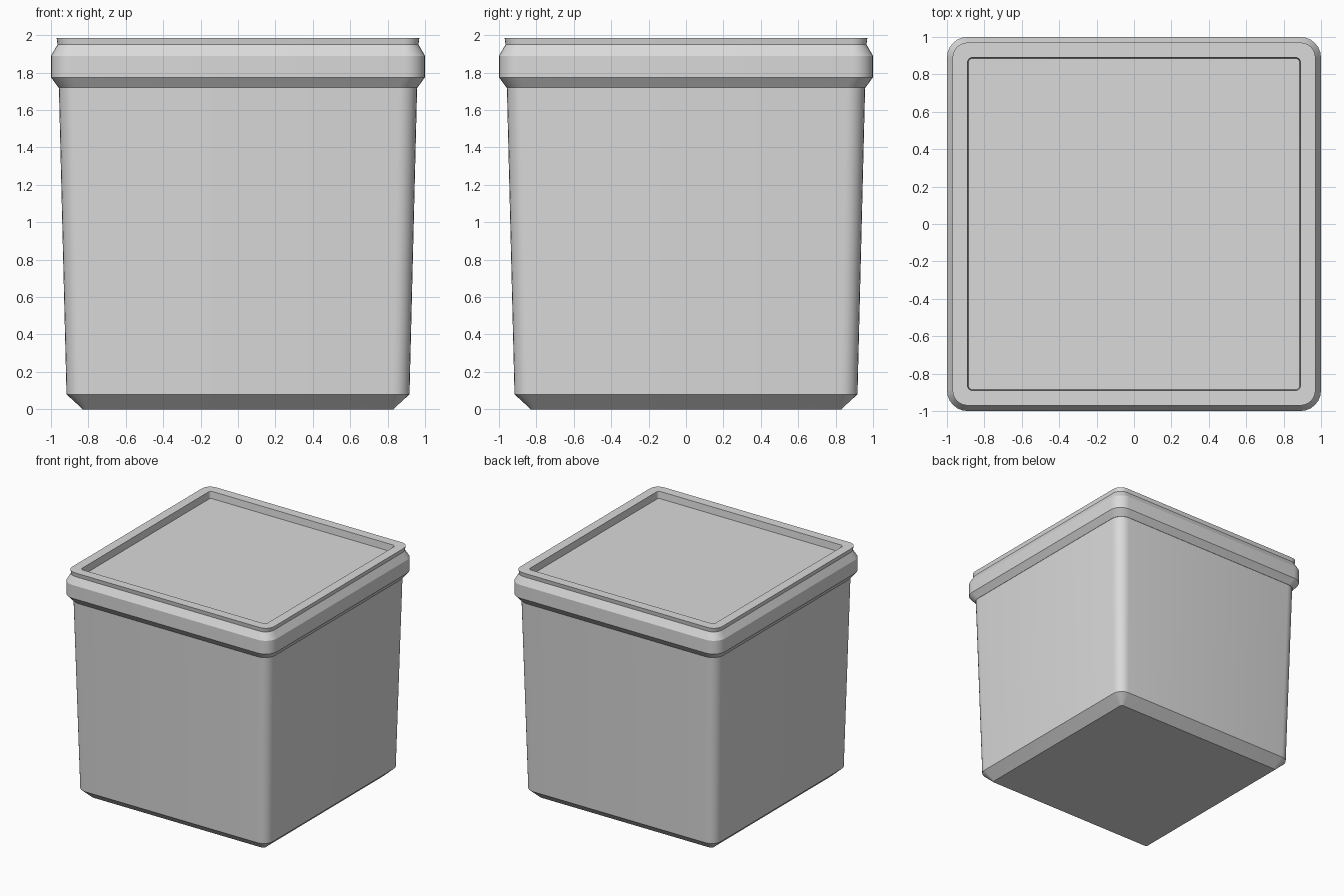
import bpy, bmesh, math

cube = bpy.data.objects.get("Cube")
if cube:
    bpy.data.objects.remove(cube, do_unlink=True)

plastic = bpy.data.materials.new("light grey plastic")
plastic.use_nodes = True
GREY = (0.7, 0.7, 0.7, 1)
plastic.diffuse_color = GREY
plastic.node_tree.nodes["Principled BSDF"].inputs["Base Color"].default_value = GREY


def rounded_square(half, radius, z, steps=6):
    """Points of a square with rounded corners, counter-clockwise."""
    points = []
    for corner in range(4):
        middle = math.pi / 4 + corner * math.pi / 2
        cx = math.copysign(half - radius, math.cos(middle))
        cy = math.copysign(half - radius, math.sin(middle))
        for i in range(steps + 1):
            a = (corner + i / steps) * math.pi / 2
            points.append((cx + radius * math.cos(a), cy + radius * math.sin(a), z))
    return points


def loft(name, sections):
    """Skin a stack of rounded squares (half width, corner radius, height)."""
    bm = bmesh.new()
    rings = [[bm.verts.new(p) for p in rounded_square(*s)] for s in sections]
    for low, high in zip(rings, rings[1:]):
        for i in range(len(low)):
            j = (i + 1) % len(low)
            bm.faces.new((low[i], low[j], high[j], high[i]))
    bm.faces.new(rings[0][::-1])
    bm.faces.new(rings[-1])
    bmesh.ops.recalc_face_normals(bm, faces=bm.faces)
    mesh = bpy.data.meshes.new(name)
    bm.to_mesh(mesh)
    bm.free()
    mesh.materials.append(plastic)
    obj = bpy.data.objects.new(name, mesh)
    bpy.context.collection.objects.link(obj)
    bpy.ops.object.select_all(action='DESELECT')
    obj.select_set(True)
    bpy.context.view_layer.objects.active = obj
    bpy.ops.object.shade_smooth_by_angle(angle=math.radians(25))
    return obj


# Tapered tub with a chamfered foot
loft("tub", [(0.83, 0.02, 0), (0.917, 0.09, 0.08), (0.958, 0.1, 1.73)])

# Lid: flared skirt, straight band, chamfer, raised rim and sunken panel
loft("lid", [
    (0.96, 0.1, 1.72), (1.0, 0.11, 1.775), (1.0, 0.11, 1.89),
    (0.965, 0.08, 1.95), (0.97, 0.08, 1.985),
    (0.89, 0.025, 1.985), (0.885, 0.02, 1.925),
])
